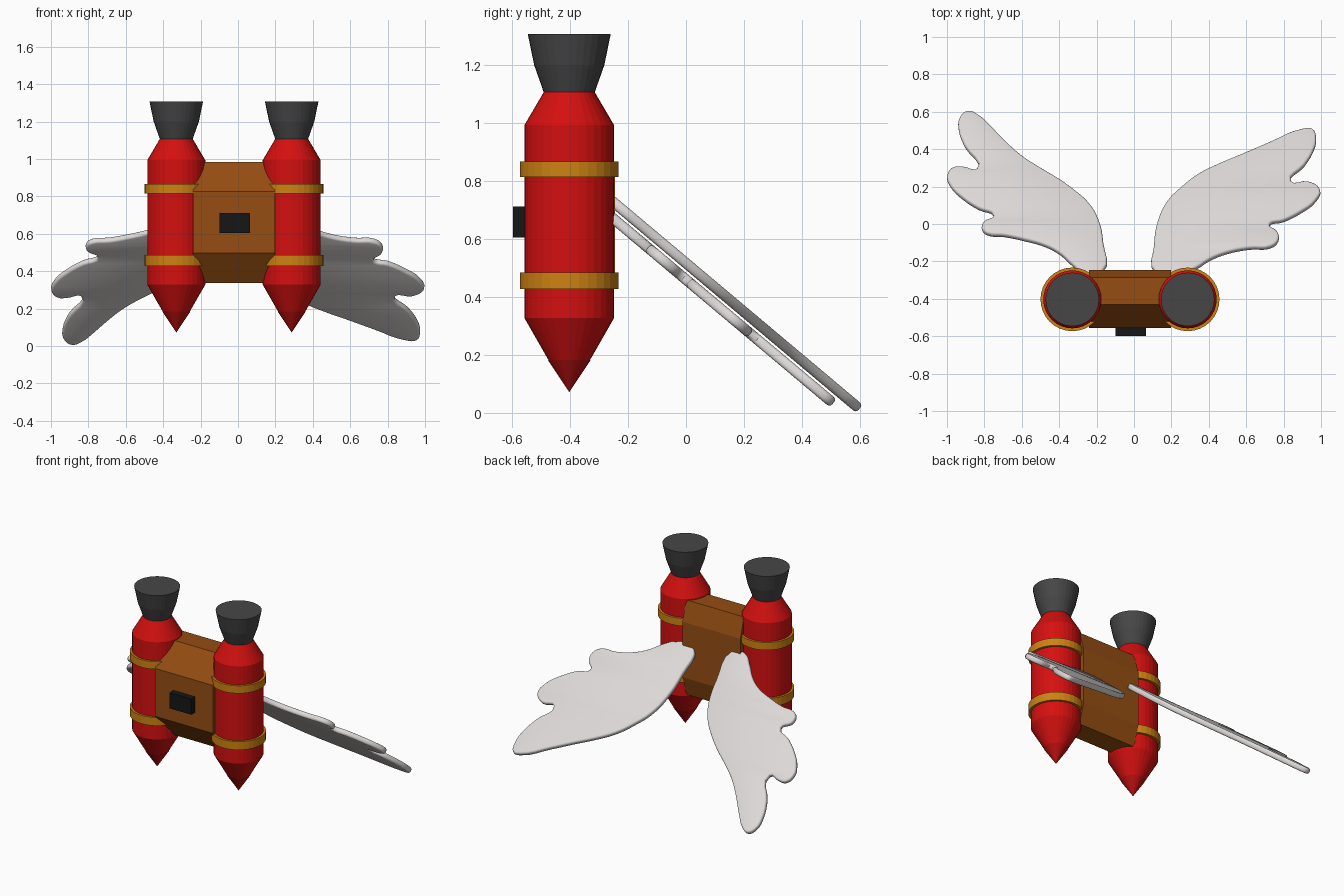
import bpy, bmesh, math
from mathutils import Vector

if "Cube" in bpy.data.objects:
    bpy.data.objects.remove(bpy.data.objects["Cube"])

def mat(name, rgb):
    m = bpy.data.materials.new(name)
    m.diffuse_color = (*rgb, 1)
    m.use_nodes = True
    m.node_tree.nodes["Principled BSDF"].inputs["Base Color"].default_value = m.diffuse_color
    return m

RED = mat("red paint", (0.66, 0.005, 0.005))
DARK_RED = mat("deep red", (0.52, 0.005, 0.005))
GREY = mat("dark grey metal", (0.062, 0.062, 0.062))
GOLD = mat("gold band", (0.61, 0.225, 0.006))
BROWN = mat("brown leather", (0.30, 0.075, 0.006))
BLACK = mat("black", (0.008, 0.008, 0.008))
WHITE = mat("feather white", (0.72, 0.69, 0.68))

def add_object(name, mesh, material):
    o = bpy.data.objects.new(name, mesh)
    bpy.context.collection.objects.link(o)
    mesh.materials.clear()
    mesh.materials.append(material)
    return o

def finish(name, bm, material):
    bmesh.ops.recalc_face_normals(bm, faces=bm.faces)
    me = bpy.data.meshes.new(name)
    bm.to_mesh(me)
    bm.free()
    return add_object(name, me, material)

# Closed turned shape from (radius, z) pairs
def lathe(name, profile, cx, cy, material, n=32):
    bm = bmesh.new()
    rings = []
    for r, z in profile:
        k = n if r > 0 else 1
        rings.append([bm.verts.new((cx + r * math.cos(2 * math.pi * i / n),
                                    cy + r * math.sin(2 * math.pi * i / n), z)) for i in range(k)])
    for a, b in zip(rings, rings[1:]):
        for i in range(n):
            j = (i + 1) % n
            if len(a) == 1:
                bm.faces.new((a[0], b[j], b[i]))
            else:
                bm.faces.new((a[i], a[j], b[j], b[i]))
    for ring in (rings[0], rings[-1]):
        if len(ring) > 1:
            bm.faces.new(ring)
    return finish(name, bm, material)

# Solid from a y-z profile stretched along x
def extrude_x(name, profile, x0, x1, material):
    bm = bmesh.new()
    f = bm.faces.new([bm.verts.new((x0, y, z)) for y, z in profile])
    ext = bmesh.ops.extrude_face_region(bm, geom=[f])
    vs = [g for g in ext["geom"] if isinstance(g, bmesh.types.BMVert)]
    bmesh.ops.translate(bm, verts=vs, vec=(x1 - x0, 0, 0))
    return finish(name, bm, material)

# Twin rockets: nose tip, tank, nozzle and two bands
CY = -0.403
for side, cx in (("left", -0.33), ("right", 0.287)):
    lathe(side + "_nose_tip", [(0, 0.072), (0.074, 0.183)], cx, CY, DARK_RED)
    lathe(side + "_tank", [(0.072, 0.183), (0.155, 0.328), (0.155, 0.993), (0.088, 1.107)], cx, CY, RED)
    lathe(side + "_nozzle", [(0.088, 1.107), (0.121, 1.2), (0.143, 1.307)], cx, CY, GREY)
    for part, z0, z1 in (("lower", 0.428, 0.485), ("upper", 0.815, 0.867)):
        lathe(f"{side}_{part}_band", [(0.17, z0), (0.17, z1)], cx, CY, GOLD)

# Chamfered pack between the rockets, with its buckle
extrude_x("pack", [(-0.43, 0.984), (-0.555, 0.825), (-0.555, 0.497), (-0.43, 0.337),
                   (-0.285, 0.337), (-0.245, 0.47), (-0.245, 0.85), (-0.285, 0.984)],
          -0.24, 0.198, BROWN)
extrude_x("buckle", [(-0.598, 0.605), (-0.55, 0.605), (-0.55, 0.712), (-0.598, 0.712)],
          -0.10, 0.064, BLACK)

# Wings: rounded feather outline seen from above, laid on a plane sloping down to the back
SLOPE = 0.84
L = math.hypot(1, SLOPE)

def wing(name, outline, height):
    cu = bpy.data.curves.new(name, 'CURVE')
    cu.dimensions = '2D'
    cu.fill_mode = 'BOTH'
    cu.resolution_u = 4
    cu.extrude = 0.005
    cu.bevel_depth = 0.013
    cu.bevel_resolution = 2
    cu.offset = -0.013
    sp = cu.splines.new('BEZIER')
    sp.bezier_points.add(len(outline) - 1)
    for p, (x, y) in zip(sp.bezier_points, outline):
        p.co = (x, y * L, 0)
        p.handle_left_type = p.handle_right_type = 'AUTO'
    sp.use_cyclic_u = True
    tmp = bpy.data.objects.new(name + "_curve", cu)
    bpy.context.collection.objects.link(tmp)
    bpy.context.view_layer.update()
    me = bpy.data.meshes.new_from_object(tmp.evaluated_get(bpy.context.evaluated_depsgraph_get()))
    bpy.data.objects.remove(tmp)
    for v in me.vertices:
        x, y, t = v.co
        v.co = Vector((x, (y + t * SLOPE) / L, height + (t - SLOPE * y) / L))
    o = add_object(name, me, WHITE)
    bm = bmesh.new()
    bm.from_mesh(me)
    bmesh.ops.remove_doubles(bm, verts=bm.verts, dist=0.0002)
    bmesh.ops.recalc_face_normals(bm, faces=bm.faces)
    bm.to_mesh(me)
    bm.free()
    bpy.ops.object.select_all(action='DESELECT')
    o.select_set(True)
    bpy.context.view_layer.objects.active = o
    bpy.ops.object.shade_smooth_by_angle(angle=math.radians(40))

wing("right_wing", [
    (0.115, -0.26), (0.107, -0.12), (0.13, 0.02), (0.18, 0.12), (0.25, 0.19), (0.34, 0.26),
    (0.46, 0.32), (0.58, 0.37), (0.72, 0.43), (0.90, 0.503), (0.953, 0.503), (0.973, 0.45),
    (0.957, 0.385), (0.91, 0.31), (0.84, 0.222), (0.93, 0.222), (0.994, 0.18), (0.97, 0.12),
    (0.89, 0.06), (0.80, 0.015), (0.725, -0.008), (0.765, -0.045), (0.772, -0.09),
    (0.73, -0.125), (0.62, -0.132), (0.50, -0.155), (0.41, -0.19), (0.33, -0.24), (0.24, -0.275)], 0.46)
wing("left_wing", [
    (-0.17, -0.26), (-0.165, -0.10), (-0.19, 0.02), (-0.24, 0.105), (-0.31, 0.17), (-0.40, 0.235),
    (-0.50, 0.295), (-0.60, 0.36), (-0.69, 0.44), (-0.77, 0.522), (-0.835, 0.58), (-0.887, 0.599),
    (-0.93, 0.567), (-0.936, 0.50), (-0.905, 0.415), (-0.84, 0.29), (-0.91, 0.30), (-0.965, 0.298),
    (-0.998, 0.255), (-0.98, 0.20), (-0.915, 0.135), (-0.83, 0.08), (-0.75, 0.042), (-0.805, 0.005),
    (-0.812, -0.03), (-0.785, -0.055), (-0.69, -0.065), (-0.58, -0.088), (-0.47, -0.12),
    (-0.39, -0.165), (-0.33, -0.22), (-0.26, -0.27)], 0.517)
